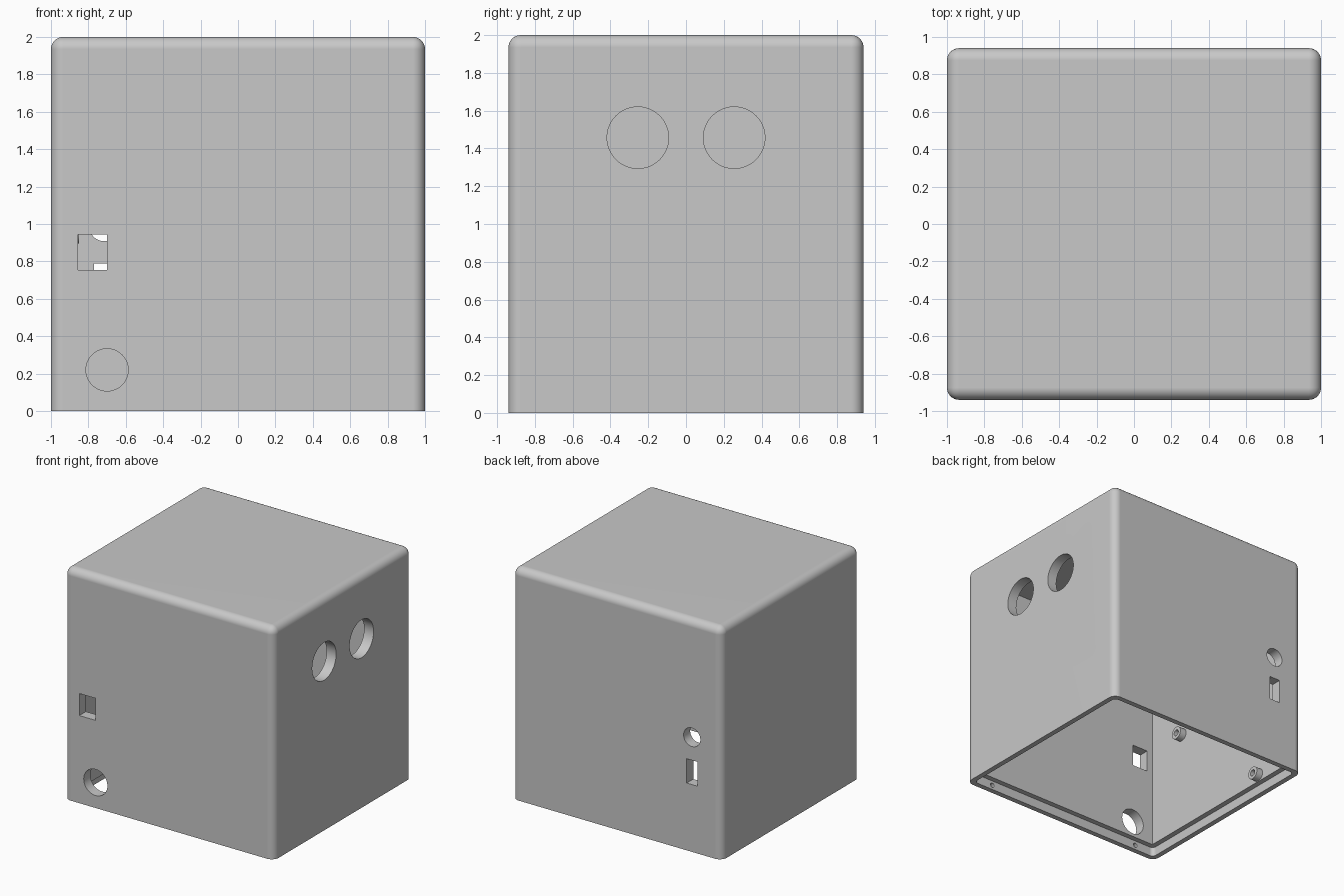
import bpy, bmesh, math
from mathutils import Matrix, Vector

default = bpy.data.objects.get("Cube")
if default:
    bpy.data.objects.remove(default, do_unlink=True)

grey = bpy.data.materials.new("light_grey_plastic")
grey.use_nodes = True
GREY = (0.58, 0.58, 0.58, 1)
grey.diffuse_color = GREY
grey.node_tree.nodes["Principled BSDF"].inputs["Base Color"].default_value = GREY

HX, HY, H = 1.0, 0.94, 2.0     # outer half sizes and height
WALL, RIM, REBATE = 0.09, 0.045, 0.08


def finish(bm, name):
    bmesh.ops.recalc_face_normals(bm, faces=bm.faces)
    mesh = bpy.data.meshes.new(name)
    bm.to_mesh(mesh)
    bm.free()
    mesh.materials.append(grey)
    obj = bpy.data.objects.new(name, mesh)
    bpy.context.collection.objects.link(obj)
    return obj


def box(name, low, high, radius=0, round_top=False):
    """Box between two corners, with rounded upright (and top) edges."""
    low, high = Vector(low), Vector(high)
    bm = bmesh.new()
    bmesh.ops.create_cube(bm, size=1)
    bmesh.ops.scale(bm, vec=high - low, verts=bm.verts)
    bmesh.ops.translate(bm, vec=(low + high) / 2, verts=bm.verts)
    if radius:
        middle = (low.z + high.z) / 2
        edges = []
        for e in bm.edges:
            a, b = e.verts
            upright = abs(a.co.z - b.co.z) > 0.01
            if upright or (round_top and a.co.z > middle):
                edges.append(e)
        bmesh.ops.bevel(bm, geom=edges, offset=radius, segments=8,
                        profile=0.5, affect='EDGES')
    return finish(bm, name)


def cylinder(name, centre, radius, length, axis):
    bm = bmesh.new()
    turn = Matrix.Rotation(math.pi / 2, 4, 'Y' if axis == 'X' else 'X')
    bmesh.ops.create_cone(bm, cap_ends=True, segments=48, radius1=radius,
                          radius2=radius, depth=length,
                          matrix=Matrix.Translation(centre) @ turn)
    return finish(bm, name)


def activate(obj):
    bpy.ops.object.select_all(action='DESELECT')
    obj.select_set(True)
    bpy.context.view_layer.objects.active = obj


def combine(obj, other, operation='DIFFERENCE'):
    mod = obj.modifiers.new("combine", 'BOOLEAN')
    mod.operation, mod.solver, mod.object = operation, 'EXACT', other
    activate(obj)
    bpy.ops.object.modifier_apply(modifier=mod.name)
    bpy.data.objects.remove(other, do_unlink=True)


def smooth(obj):
    activate(obj)
    bpy.ops.object.shade_smooth_by_angle(angle=math.radians(30))
    mod = obj.modifiers.new("clean_normals", 'WEIGHTED_NORMAL')
    mod.keep_sharp = True


# Hollow housing, open underneath
housing = box("housing", (-HX, -HY, 0), (HX, HY, H), 0.065, True)
combine(housing, box("cavity", (WALL - HX, WALL - HY, -0.2),
                     (HX - WALL, HY - WALL, H - WALL)))
# Stepped recess for the base plate
combine(housing, box("rebate", (RIM - HX, RIM - HY, -0.1),
                     (HX - RIM, HY - RIM, REBATE), 0.035))

# Front: square window and cable hole
combine(housing, box("window", (-0.855, -1.1, 0.755), (-0.70, -0.8, 0.945)))
combine(housing, cylinder("cable_hole", (-0.70, -HY, 0.22), 0.113, 0.3, 'Y'))

# Back: slot and small round hole
combine(housing, box("slot", (-0.77, 0.8, 0.58), (-0.665, 1.1, 0.79)))
combine(housing, cylinder("back_hole", (-0.715, HY, 0.988), 0.08, 0.3, 'Y'))

# Left side: pair of round sensor holes
for y in (-0.255, 0.255):
    combine(housing, cylinder("sensor_hole", (HX, y, 1.457), 0.163, 0.3, 'X'))

# Blind fixing holes in the recess wall, front and back
for side in (-1, 1):
    for x in (-0.765, 0.765):
        combine(housing, cylinder("fixing_hole", (x, side * (HY - RIM), 0.04),
                                  0.02, 0.05, 'Y'))
smooth(housing)

# Hollow screw bosses on the inner right wall
for name, y, z in (("front_boss", -0.475, 0.95), ("back_boss", 0.5, 0.14)):
    boss = cylinder(name, (-0.885, y, z), 0.055, 0.07, 'X')
    combine(boss, cylinder("bore", (-0.85, y, z), 0.027, 0.1, 'X'))
    smooth(boss)
